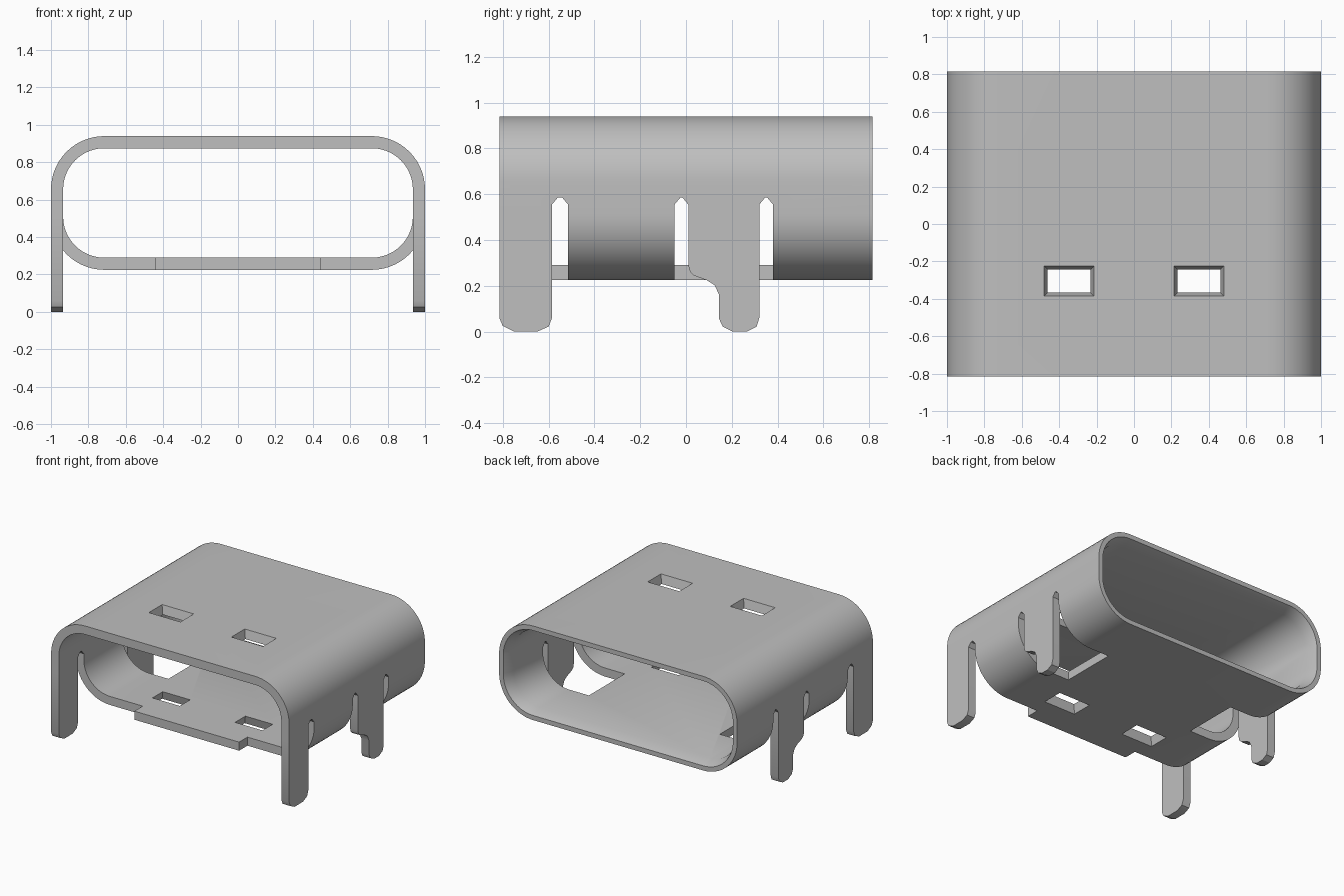
import bpy, bmesh, math

cube = bpy.data.objects.get("Cube")
if cube:
    bpy.data.objects.remove(cube, do_unlink=True)

metal = bpy.data.materials.new("plain grey metal")
metal.use_nodes = True
metal.diffuse_color = (0.52, 0.52, 0.52, 1)
metal.node_tree.nodes["Principled BSDF"].inputs["Base Color"].default_value = metal.diffuse_color

WALL = 0.065
BOTTOM, TOP = 0.225, 0.94
DEPTH = 0.815
LEG_TOP = 0.52


def loft(name, rings, closed=False):
    """Skin equal-length rings; closed joins last to first, otherwise cap both ends."""
    bm = bmesh.new()
    loops = [[bm.verts.new(p) for p in ring] for ring in rings]
    n = len(loops[0])
    for i in range(len(loops) if closed else len(loops) - 1):
        a, b = loops[i], loops[(i + 1) % len(loops)]
        for j in range(n):
            k = (j + 1) % n
            bm.faces.new((a[j], a[k], b[k], b[j]))
    if not closed:
        bm.faces.new(loops[0])
        bm.faces.new(loops[-1])
    bmesh.ops.recalc_face_normals(bm, faces=bm.faces[:])
    mesh = bpy.data.meshes.new(name)
    bm.to_mesh(mesh)
    bm.free()
    mesh.materials.append(metal)
    ob = bpy.data.objects.new(name, mesh)
    bpy.context.collection.objects.link(ob)
    return ob


def rounded_ring(inset, y, steps=14):
    """Rounded rectangle in the xz plane, shrunk by inset."""
    r = 0.285
    pts = []
    for q, (sx, sz) in enumerate([(1, 1), (-1, 1), (-1, -1), (1, -1)]):
        cx = sx * (1 - r)
        cz = TOP - r if sz > 0 else BOTTOM + r
        for i in range(steps + 1):
            a = math.pi / 2 * (q + i / steps)
            pts.append((cx + (r - inset) * math.cos(a), y, cz + (r - inset) * math.sin(a)))
    return pts


def side_prism(name, outline, x0, x1):
    """Extrude a (y, z) outline along x."""
    return loft(name, [[(x, y, z) for y, z in outline] for x in (x0, x1)])


def combine(target, other, operation):
    other.hide_render = True
    mod = target.modifiers.new(operation, "BOOLEAN")
    mod.operation, mod.solver, mod.object = operation, "EXACT", other
    bpy.context.view_layer.objects.active = target
    bpy.ops.object.modifier_apply(modifier=mod.name)
    bpy.data.objects.remove(other, do_unlink=True)


# Sleeve with a flared mouth at the back
shell = loft("metal_shell", [
    rounded_ring(0, -DEPTH), rounded_ring(WALL, -DEPTH),
    rounded_ring(WALL, DEPTH - 0.08), rounded_ring(0.035, DEPTH),
    rounded_ring(0, DEPTH)], closed=True)


def slot_top(y0, y1):
    """Chamfered top of a relief slot, from y1 back to y0."""
    return [(y1, 0.555), (y1 - 0.025, 0.585), (y0 + 0.025, 0.585), (y0, 0.555)]


front_cut = ([(-0.9, -0.1), (-0.515, -0.1)] + slot_top(-0.585, -0.515)
             + [(-0.585, LEG_TOP), (-0.9, LEG_TOP)])
middle_cut = ([(-0.05, -0.1), (0.38, -0.1)] + slot_top(0.32, 0.38)
              + [(0.32, LEG_TOP), (0.01, LEG_TOP)] + slot_top(-0.05, 0.01))

# Solder legs
front_leg = [(-DEPTH, LEG_TOP), (-DEPTH, 0.06), (-0.8, 0.025), (-0.75, 0),
             (-0.65, 0), (-0.6, 0.022), (-0.585, 0.06), (-0.585, LEG_TOP)]
middle_leg = [(0.01, LEG_TOP), (0.01, 0.29), (0.018, 0.262), (0.035, 0.245),
              (0.09, 0.225), (0.125, 0.203), (0.145, 0.16), (0.145, 0.055),
              (0.16, 0.022), (0.205, 0), (0.265, 0), (0.308, 0.022),
              (0.32, 0.06), (0.32, LEG_TOP)]

# Cut both sides, leaving the tongue at the front of the floor
for s in (-1, 1):
    combine(shell, side_prism("front_cutter", front_cut, s * 0.44, s * 1.1), "DIFFERENCE")
    combine(shell, side_prism("middle_cutter", middle_cut, s * 0.55, s * 1.1), "DIFFERENCE")
tongue_cut = [(-0.9, -0.1), (-0.615, -0.1), (-0.615, 0.4), (-0.9, 0.4)]
combine(shell, side_prism("tongue_cutter", tongue_cut, -0.46, 0.46), "DIFFERENCE")

# Tapered latch windows in roof and floor, wider on the outside
for s in (-1, 1):
    for outer, d in ((TOP, 1), (BOTTOM, -1)):
        rings = []
        for offset in (0.04, -0.11):
            grow = offset * 0.28
            hx, hy = 0.133 + grow, 0.08 + grow
            rings.append([(s * 0.347 + i * hx, -0.305 + j * hy, outer + d * offset)
                          for i, j in ((-1, -1), (1, -1), (1, 1), (-1, 1))])
        combine(shell, loft("window_cutter", rings), "DIFFERENCE")

for s in (-1, 1):
    for outline in (front_leg, middle_leg):
        combine(shell, side_prism("solder_leg", outline, s * (1 - WALL), s), "UNION")

# Smooth bends, crisp edges
bpy.ops.object.select_all(action="DESELECT")
shell.select_set(True)
bpy.context.view_layer.objects.active = shell
bpy.ops.object.shade_smooth_by_angle(angle=math.radians(25))
